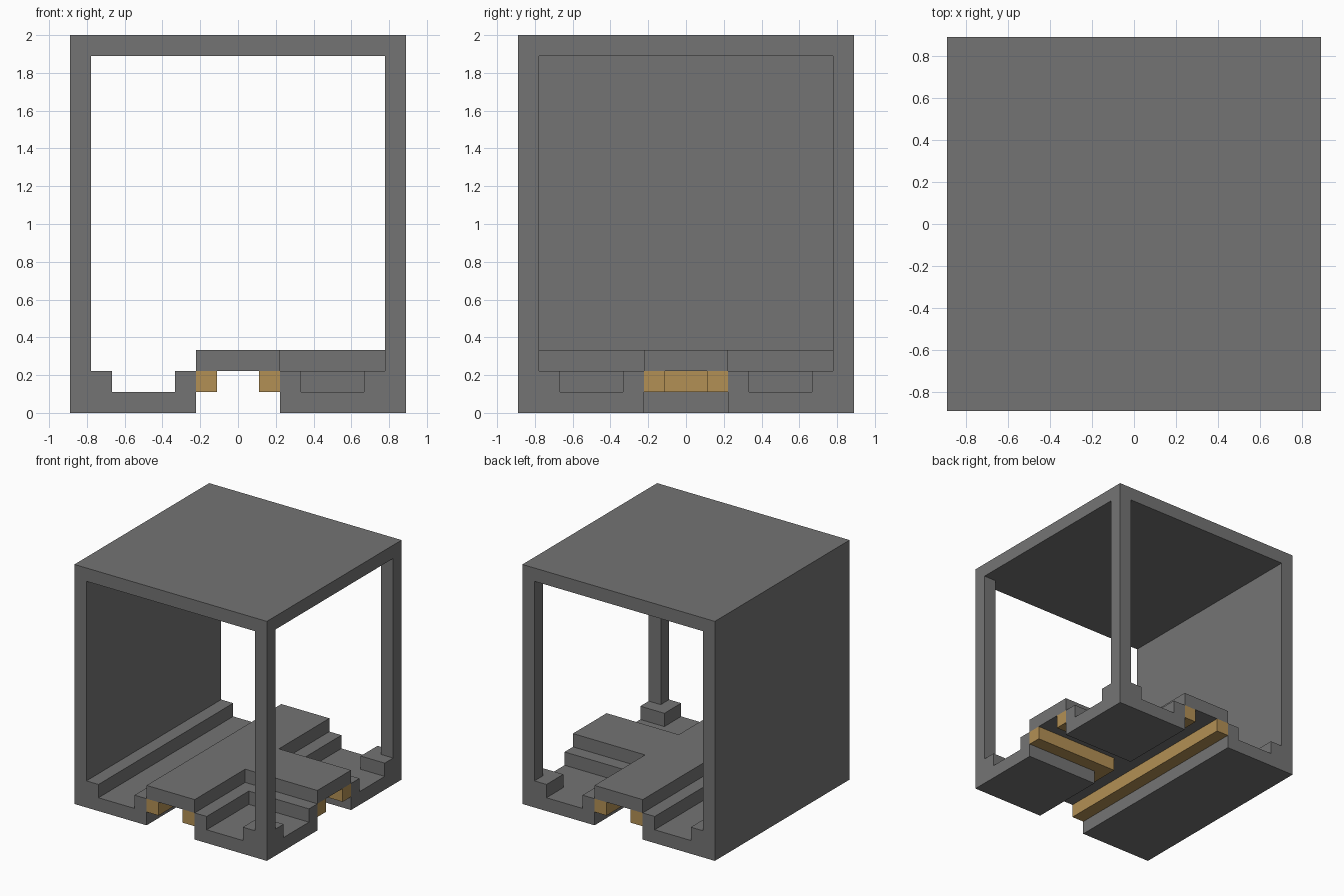
import bpy
import bmesh

cube = bpy.data.objects.get("Cube")
if cube:
    bpy.data.objects.remove(cube, do_unlink=True)

U = 1 / 9  # grid unit: the body is 16 x 16 x 18 units


def material(name, rgb):
    m = bpy.data.materials.new(name)
    m.use_nodes = True
    m.diffuse_color = (*rgb, 1)
    m.node_tree.nodes["Principled BSDF"].inputs["Base Color"].default_value = (*rgb, 1)
    return m


GREY = material("stone grey", (0.175, 0.175, 0.175))
TAN = material("wood tan", (0.45, 0.28, 0.09))


def extrude(name, outline, lo, hi, mat, axis="z", flip=1):
    """Extrude an outline in grid units along z (xy outline) or y (xz outline)."""
    def place(a, b, c):
        p = (a, b * flip, c) if axis == "z" else (a, c, b)
        return [v * U for v in p]

    bm = bmesh.new()
    rings = [[bm.verts.new(place(a, b, c)) for a, b in outline] for c in (lo, hi)]
    for ring in rings:
        bm.faces.new(ring)
    for i in range(len(outline)):
        j = (i + 1) % len(outline)
        bm.faces.new((rings[0][i], rings[0][j], rings[1][j], rings[1][i]))
    bmesh.ops.recalc_face_normals(bm, faces=bm.faces)
    mesh = bpy.data.meshes.new(name)
    bm.to_mesh(mesh)
    bm.free()
    mesh.materials.append(mat)
    obj = bpy.data.objects.new(name, mesh)
    bpy.context.collection.objects.link(obj)


def rect(x0, y0, x1, y1):
    return [(x0, y0), (x1, y0), (x1, y1), (x0, y1)]


# Roof, solid side wall and its grooved footing as one section along y
shell = [(-8, 0), (-2, 0), (-2, 2), (-3, 2), (-3, 1), (-6, 1), (-6, 2),
         (-7, 2), (-7, 17), (8, 17), (8, 18), (-8, 18)]
extrude("roof_and_side_wall", shell, -8, 8, GREY, axis="y")

# T-shaped raised walkway
walkway = [(-2, -8), (2, -8), (2, -2), (8, -2), (8, 2), (2, 2), (2, 8), (-2, 8)]
extrude("walkway", walkway, 2, 3, GREY)

# Straight beam under the walkway
extrude("straight_beam", rect(-2, -8, -1, 8), 1, 2, TAN)

# Two open corners, mirrored front to back
for side, flip in (("front", 1), ("back", -1)):
    extrude(side + "_corner_base", rect(2, -8, 8, -2), 0, 1, GREY, flip=flip)
    ridge = [(2, -8), (3, -8), (3, -3), (8, -3), (8, -2), (2, -2)]
    extrude(side + "_corner_ridge", ridge, 1, 2, GREY, flip=flip)
    extrude(side + "_post_foot", rect(6, -8, 8, -6), 1, 2, GREY, flip=flip)
    extrude(side + "_post", rect(7, -8, 8, -7), 2, 17, GREY, flip=flip)
    beam = [(1, -8), (2, -8), (2, -2), (8, -2), (8, -1), (1, -1)]
    extrude(side + "_corner_beam", beam, 1, 2, TAN, flip=flip)
